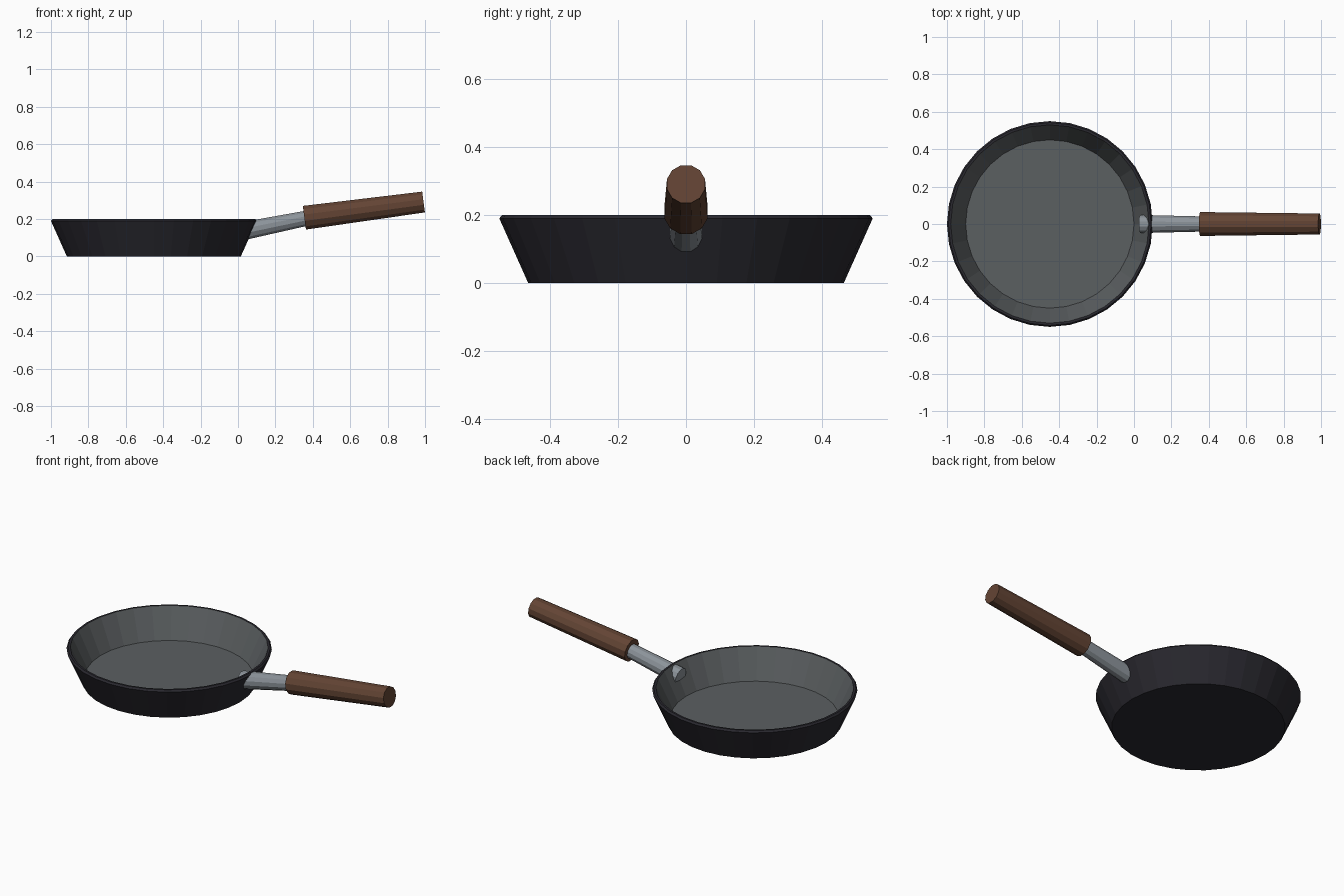
import bpy, bmesh, math
from mathutils import Vector

if "Cube" in bpy.data.objects:
    bpy.data.objects.remove(bpy.data.objects["Cube"], do_unlink=True)


def material(name, rgb, metallic=0.0):
    m = bpy.data.materials.new(name)
    m.use_nodes = True
    m.diffuse_color = (*rgb, 1)
    bsdf = m.node_tree.nodes["Principled BSDF"]
    bsdf.inputs["Base Color"].default_value = (*rgb, 1)
    bsdf.inputs["Roughness"].default_value = 0.6
    return m


IRON = material("dark iron", (0.022, 0.021, 0.028))
COATING = material("grey coating", (0.105, 0.115, 0.12))
STEEL = material("steel", (0.26, 0.29, 0.32))
WOOD = material("brown wood", (0.125, 0.058, 0.034))


def lathe(name, profile, sides, mats, rule=None, turn=0.0):
    """Spin a (radius, height) profile round z; a cap closes each end."""
    bm = bmesh.new()
    rings = []
    for r, z in profile:
        rings.append([bm.verts.new((r * math.cos(turn + math.tau * i / sides),
                                    r * math.sin(turn + math.tau * i / sides), z))
                      for i in range(sides)])
    for k, (a, b) in enumerate(zip(rings, rings[1:])):
        for i in range(sides):
            j = (i + 1) % sides
            f = bm.faces.new((a[i], a[j], b[j], b[i]))
            f.material_index = rule(k) if rule else 0
    bm.faces.new(rings[0][::-1])
    cap = bm.faces.new(rings[-1])
    cap.material_index = rule(len(rings) - 1) if rule else 0
    me = bpy.data.meshes.new(name)
    bm.to_mesh(me)
    bm.free()
    for m in mats:
        me.materials.append(m)
    ob = bpy.data.objects.new(name, me)
    bpy.context.collection.objects.link(ob)
    return ob


def rod(name, start, end, r0, r1, mat, sides=12):
    """Tapered rod between two points in the x-z plane."""
    a, b = Vector(start), Vector(end)
    d = b - a
    ob = lathe(name, [(r0, 0), (r1, d.length)], sides, [mat], turn=math.pi / sides)
    ob.location = a
    ob.rotation_euler = (0, math.atan2(d.x, d.z), 0)
    return ob


# Pan: outer wall, bevelled rim, inner wall and floor in one shell
pan = lathe("pan", [(0.465, 0), (0.55, 0.19), (0.542, 0.2), (0.53, 0.2), (0.45, 0.03)],
            32, [IRON, COATING], rule=lambda k: 1 if k >= 3 else 0)
pan.location.x = -0.45

# Handle: steel neck through the pan wall, then the wooden grip
rod("handle_neck", (0.035, 0, 0.137), (0.40, 0, 0.211), 0.05, 0.041, STEEL)
rod("handle_grip", (0.355, 0, 0.207), (0.992, 0, 0.291), 0.066, 0.058, WOOD)
